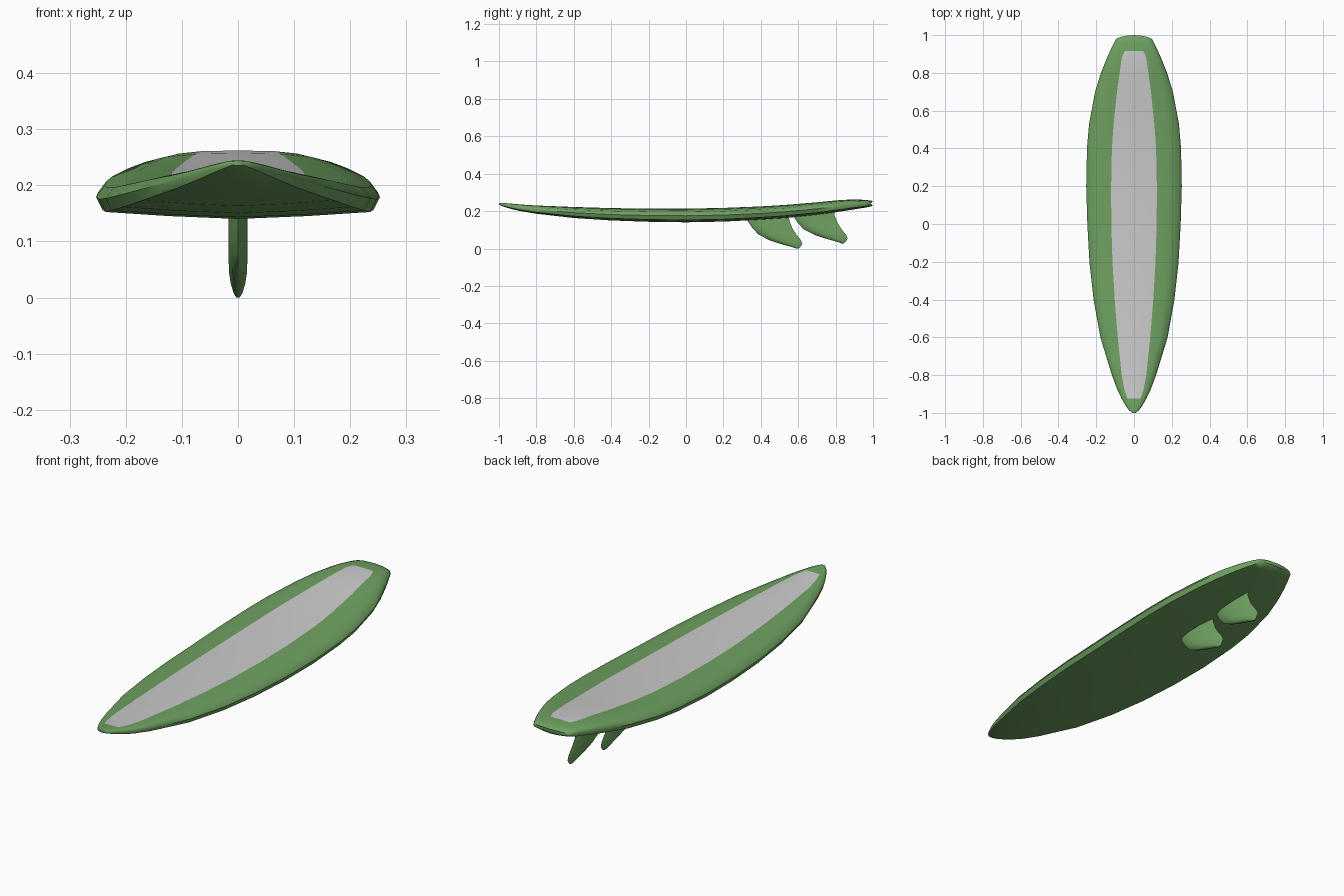
import bpy, bmesh


def material(name, rgb):
    m = bpy.data.materials.new(name)
    m.diffuse_color = (*rgb, 1)
    return m


GREEN = material("green", (0.16, 0.36, 0.12))
GREY = material("light grey", (0.60, 0.60, 0.60))


def loft(name, rings, angle, mats, rule=None):
    """Skin closed rings of equal length, cap both ends and shade smooth."""
    bm = bmesh.new()
    rows = [[bm.verts.new(p) for p in ring] for ring in rings]
    n = len(rows[0])
    for r, (a, b) in enumerate(zip(rows, rows[1:])):
        for i in range(n):
            j = (i + 1) % n
            f = bm.faces.new((a[i], a[j], b[j], b[i]))
            if rule and rule(r, i):
                f.material_index = 1
    bm.faces.new(rows[0])
    bm.faces.new(rows[-1])
    bmesh.ops.recalc_face_normals(bm, faces=bm.faces)
    me = bpy.data.meshes.new(name)
    bm.to_mesh(me)
    bm.free()
    for m in mats:
        me.materials.append(m)
    ob = bpy.data.objects.new(name, me)
    bpy.context.collection.objects.link(ob)
    bpy.ops.object.select_all(action='DESELECT')
    ob.select_set(True)
    bpy.context.view_layer.objects.active = ob
    bpy.ops.object.shade_smooth_by_angle(angle=angle)
    return ob


# Board stations: y, half width, bottom z, deck z, stripe half width
STATIONS = [
    (-1.00, 0.010, 0.235, 0.244, 0.005),
    (-0.985, 0.027, 0.227, 0.244, 0.014),
    (-0.96, 0.045, 0.219, 0.242, 0.022),
    (-0.925, 0.065, 0.209, 0.239, 0.034),
    (-0.88, 0.087, 0.199, 0.235, 0.050),
    (-0.80, 0.117, 0.186, 0.230, 0.065),
    (-0.60, 0.178, 0.163, 0.222, 0.086),
    (-0.40, 0.214, 0.150, 0.216, 0.102),
    (-0.20, 0.236, 0.143, 0.213, 0.114),
    (0.00, 0.247, 0.140, 0.213, 0.120),
    (0.20, 0.253, 0.144, 0.217, 0.121),
    (0.40, 0.249, 0.154, 0.225, 0.117),
    (0.53, 0.238, 0.163, 0.233, 0.108),
    (0.70, 0.206, 0.180, 0.247, 0.090),
    (0.80, 0.175, 0.194, 0.257, 0.076),
    (0.88, 0.143, 0.206, 0.262, 0.065),
    (0.915, 0.127, 0.212, 0.262, 0.050),
    (0.95, 0.110, 0.218, 0.260, 0.048),
    (0.977, 0.096, 0.225, 0.256, 0.045),
    (0.985, 0.086, 0.232, 0.250, 0.042),
]


def board_ring(y, w, lo, hi, s):
    bow = 0.015 * max(0, (y - 0.93) / 0.055)     # curved tail edge
    half = [(0, 0), (0.5, 0.07), (0.955, 0.17), (1, 0.48),
            (0.94, 0.76), (0.74, 0.90), (s / w, 0.98), (0, 1)]
    outline = half + [(-u, t) for u, t in half[-2:0:-1]]
    return [(u * w, y + bow * (1 - u * u), lo + t * (hi - lo)) for u, t in outline]


# Board with grey deck stripe
first = next(i for i, s in enumerate(STATIONS) if s[0] == -0.925)
last = next(i for i, s in enumerate(STATIONS) if s[0] == 0.915)
loft("board", [board_ring(*s) for s in STATIONS], 0.9, [GREEN, GREY],
     lambda r, i: first <= r < last and i in (6, 7))

# Fin rows: z, leading y, trailing y, half thickness
FIN = [
    (0.185, 0.315, 0.549, 0.017),
    (0.147, 0.330, 0.553, 0.017),
    (0.105, 0.358, 0.570, 0.017),
    (0.075, 0.387, 0.590, 0.017),
    (0.045, 0.445, 0.614, 0.016),
    (0.025, 0.505, 0.622, 0.013),
    (0.008, 0.565, 0.612, 0.008),
    (0.000, 0.588, 0.602, 0.003),
]
FOIL = [(0, 0), (0.08, 0.6), (0.3, 1), (0.65, 0.8), (1, 0)]


def fin_ring(z, lead, trail, t, dy, dz):
    outline = FOIL + [(f, -h) for f, h in FOIL[-2:0:-1]]
    return [(h * t, lead + f * (trail - lead) + dy, z + dz) for f, h in outline]


# Two fins in line under the tail
for name, dy, dz in (("front_fin", 0, 0), ("rear_fin", 0.242, 0.028)):
    loft(name, [fin_ring(*row, dy, dz) for row in FIN], 0.9, [GREEN])
